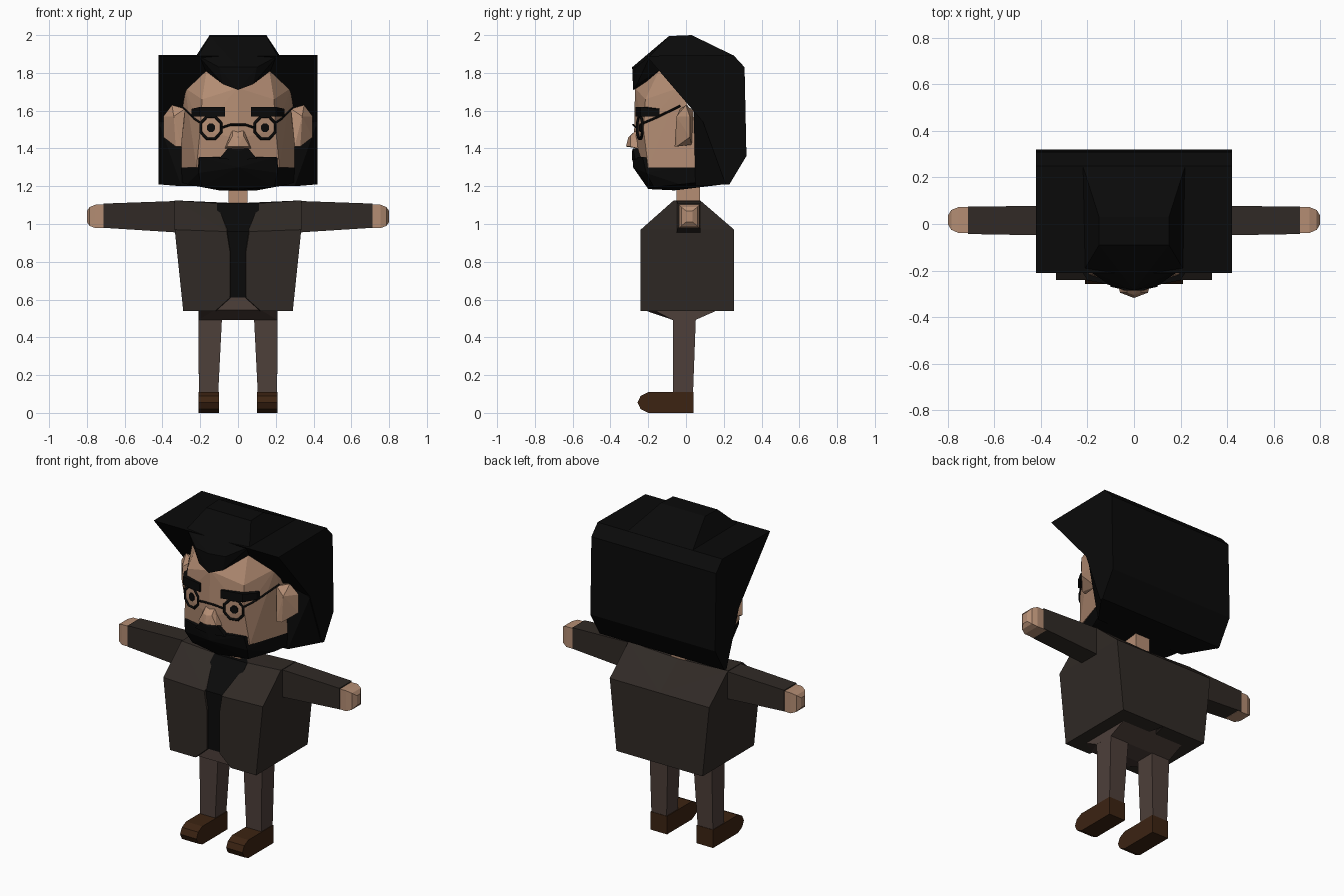
import bpy, bmesh, math

if "Cube" in bpy.data.objects:
    bpy.data.objects.remove(bpy.data.objects["Cube"])


def material(name, rgb):
    m = bpy.data.materials.new(name)
    m.diffuse_color = (*rgb, 1)
    m.use_nodes = True
    m.node_tree.nodes["Principled BSDF"].inputs["Base Color"].default_value = m.diffuse_color
    return m


SKIN = material("skin", (.46, .27, .175))
BLACK = material("black", (.003, .003, .003))
JACKET = material("jacket_cloth", (.03, .023, .019))
PANTS = material("trouser_cloth", (.075, .05, .042))
LEATHER = material("leather", (.045, .017, .006))


def finish(name, bm, mat):
    bmesh.ops.recalc_face_normals(bm, faces=bm.faces)
    me = bpy.data.meshes.new(name)
    bm.to_mesh(me)
    bm.free()
    me.materials.append(mat)
    ob = bpy.data.objects.new(name, me)
    bpy.context.collection.objects.link(ob)
    return ob


def hull(name, pts, mat):
    """Faceted solid around a few points."""
    bm = bmesh.new()
    for p in sorted(set(pts)):
        bm.verts.new(p)
    r = bmesh.ops.convex_hull(bm, input=list(bm.verts))
    loose = [v for v in bm.verts if not v.link_faces]
    bmesh.ops.delete(bm, geom=loose, context='VERTS')
    bmesh.ops.dissolve_limit(bm, angle_limit=math.radians(1), verts=bm.verts, edges=bm.edges)
    return finish(name, bm, mat)


def flip(pts):
    return [(-x, y, z) for x, y, z in pts]


def centre(name, pts, mat):
    return hull(name, pts + flip(pts), mat)


def pair(name, pts, mat):
    hull("left_" + name, pts, mat)
    hull("right_" + name, flip(pts), mat)


def prism(name, profile, half, mat):
    """Side (y, z) profile extruded across x."""
    bm = bmesh.new()
    f = bm.faces.new([bm.verts.new((-half, y, z)) for y, z in profile])
    r = bmesh.ops.extrude_face_region(bm, geom=[f])
    vs = [g for g in r['geom'] if isinstance(g, bmesh.types.BMVert)]
    bmesh.ops.translate(bm, verts=vs, vec=(2 * half, 0, 0))
    return finish(name, bm, mat)


def wire(name, pts, radius, cyclic=False):
    cu = bpy.data.curves.new(name, 'CURVE')
    cu.dimensions = '3D'
    cu.bevel_depth = radius
    cu.bevel_resolution = 0
    sp = cu.splines.new('POLY')
    sp.points.add(len(pts) - 1)
    for q, p in zip(sp.points, pts):
        q.co = (*p, 1)
    sp.use_cyclic_u = cyclic
    cu.materials.append(BLACK)
    ob = bpy.data.objects.new(name, cu)
    bpy.context.collection.objects.link(ob)


def box(x0, x1, y0, y1, z0, z1):
    return [(x, y, z) for x in (x0, x1) for y in (y0, y1) for z in (z0, z1)]


# Hair: wide block, fill behind the face, raised quiff
prism("hair_block", [(-.21, 1.89), (.25, 1.895), (.31, 1.83), (.32, 1.36),
                     (.23, 1.21), (.21, 1.21), (.09, 1.54)], .42, BLACK)
centre("hair_fill", [(.3, .04, 1.64), (.3, .05, 1.2), (.42, .22, 1.21),
                     (.42, .1, 1.54), (.42, .3, 1.35)], BLACK)
centre("hair_quiff", [(.15, -.09, 1.995), (.15, .03, 2), (.22, .25, 1.893),
                      (.21, -.19, 1.89), (.1, -.265, 1.83), (0, -.285, 1.83),
                      (0, -.28, 1.71), (.08, -.26, 1.74), (.17, -.15, 1.81)], BLACK)

# Head, ears and nose
centre("head", [(0, -.15, 1.85), (0, -.27, 1.72), (0, -.275, 1.45), (0, -.26, 1.3),
                (.19, -.215, 1.66), (.2, -.225, 1.5), (.22, -.2, 1.3),
                (.165, -.14, 1.82), (.28, -.04, 1.72), (.3, .05, 1.55), (.3, .05, 1.3)], SKIN)
pair("ear", [(.28, -.03, 1.61), (.35, 0, 1.63), (.395, .02, 1.57), (.395, .02, 1.46),
             (.3, -.06, 1.41), (.33, -.05, 1.41), (.28, .04, 1.6), (.3, .03, 1.42),
             (.34, -.05, 1.57)], SKIN)
centre("nose", [(.03, -.26, 1.5), (.07, -.255, 1.4), (.06, -.295, 1.41),
                (0, -.318, 1.41), (0, -.305, 1.46), (.03, -.295, 1.465)], SKIN)

# Beard, moustache and brows
centre("beard", [(0, -.283, 1.35), (.2, -.23, 1.355), (.3, .05, 1.31), (0, -.28, 1.3),
                 (.21, -.21, 1.27), (.3, .06, 1.22), (.27, -.03, 1.21), (.19, -.17, 1.195),
                 (0, -.2, 1.185), (.1, -.06, 1.178), (.25, .2, 1.21)], BLACK)
centre("moustache", [(.055, -.28, 1.4), (.1, -.27, 1.345), (0, -.287, 1.385),
                     (0, -.285, 1.34), (.055, -.24, 1.4), (.1, -.22, 1.345)], BLACK)
brow = [(.07, -.268, .05), (.2, -.242, .05), (.245, -.17, .04)]
pair("eyebrow", [(x, y + d, z) for x, y, h in brow for d in (0, .03)
                 for z in (1.57, 1.57 + h)], BLACK)

# Spectacles and pupils, following the slope of the face
for side, s in (("left", 1), ("right", -1)):
    def ring(rx, rz, off, n=8):
        out = []
        for i in range(n):
            a = 2 * math.pi * (i + .5) / n
            x = .143 + rx * math.cos(a)
            out.append((s * x, -.275 + .26 * x + off, 1.51 + rz * math.sin(a)))
        return out
    wire(side + "_lens_frame", ring(.058, .063, -.006), .008, True)
    hull(side + "_pupil", ring(.023, .025, -.006) + ring(.023, .025, .015), BLACK)
    wire(side + "_temple", [(s * .198, -.225, 1.535), (s * .235, -.165, 1.56),
                            (s * .3, -.03, 1.625)], .006)
wire("spectacle_bridge", [(-.085, -.262, 1.51), (-.04, -.28, 1.525), (.04, -.28, 1.525),
                          (.085, -.262, 1.51)], .006)

# Neck, shirt and open jacket
centre("neck", box(0, .05, -.05, .075, 1.05, 1.25), SKIN)
centre("shirt", [(.11, -.07, 1.11), (.11, .05, 1.11), (.12, -.23, .96), (.08, -.23, .61),
                 (.08, .1, .61)], BLACK)
pair("jacket_half", [(.335, -.065, 1.125), (.335, .075, 1.125), (.335, -.24, .97),
                     (.335, .255, .97), (.29, -.24, .865), (.29, .255, .865),
                     (.29, -.24, .54), (.29, .255, .54), (.11, -.065, 1.11),
                     (.06, -.24, .96), (.042, -.24, .85), (.042, -.24, .61),
                     (.12, -.24, .54), (0, .075, 1.11), (0, .255, .97),
                     (0, .255, .54)], JACKET)

# Sleeves and rounded hands
pair("sleeve", [(.32, y, z) for y in (-.05, .078) for z in (.955, 1.122)]
     + [(.713, y, z) for y in (-.043, .075) for z in (.98, 1.108)], JACKET)
pair("hand", box(.69, .755, -.038, .072, .978, 1.102)
     + box(.755, .785, -.025, .06, .99, 1.09) + box(.785, .8, 0, .035, 1.01, 1.07), SKIN)

# Trousers
centre("trouser_hips", [(.21, -.17, .545), (.21, .17, .545), (.21, -.07, .492),
                        (.21, .05, .492), (.12, -.225, .545), (.045, -.225, .61),
                        (.1, .2, .56)], PANTS)
pair("trouser_leg", box(.085, .21, -.07, .052, .52, .5)
     + box(.105, .207, -.07, .037, .1, .1), PANTS)

# Shoes with rounded toes
toe = [(.04, 0), (.04, .11), (-.2, .11), (-.24, .09), (-.257, .055), (-.24, .02), (-.2, 0)]
pair("shoe", [(x, y, z) for x in (.1, .21) for y, z in toe], LEATHER)
